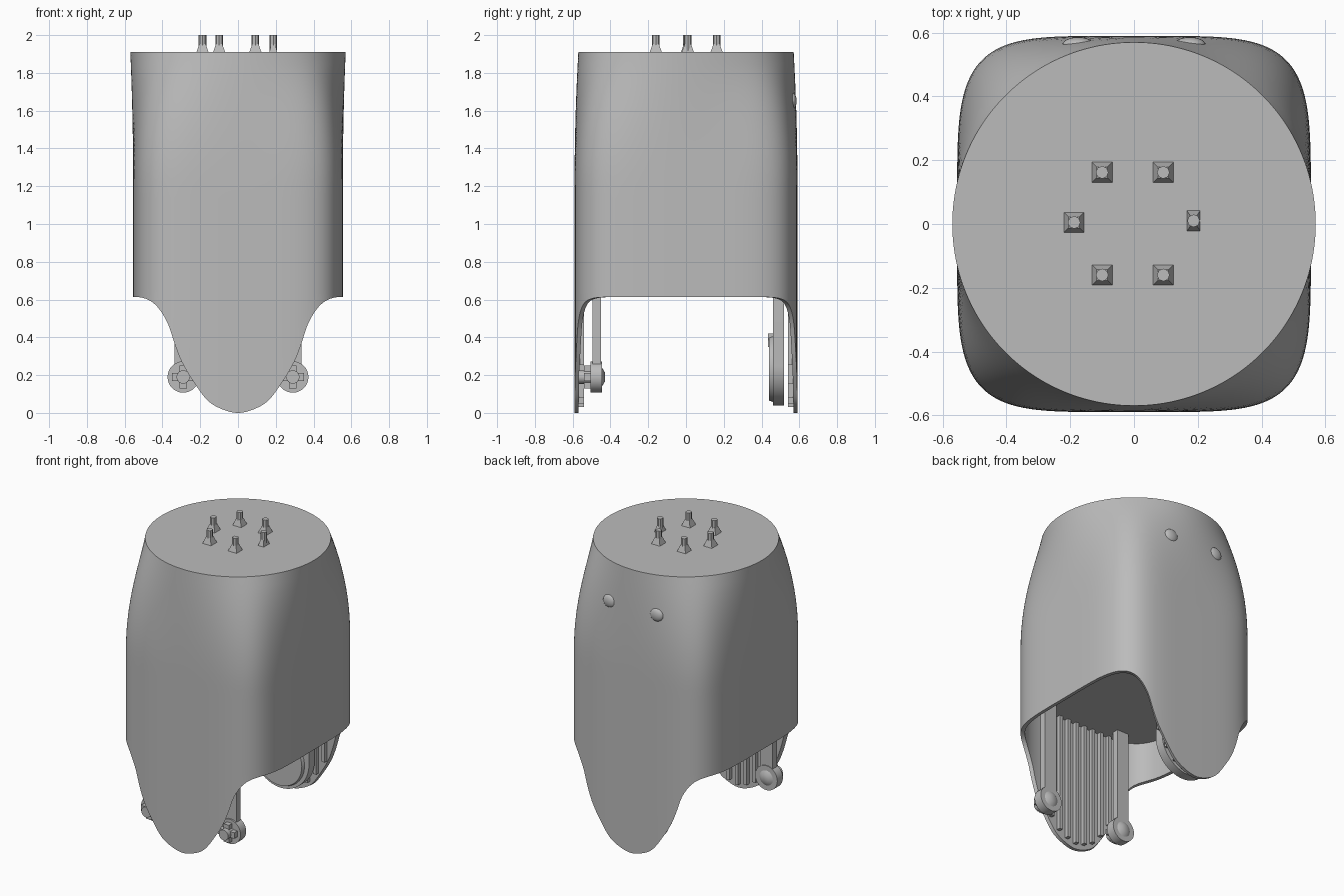
import bpy, bmesh, math
from mathutils import Matrix, Vector

if "Cube" in bpy.data.objects:
    bpy.data.objects.remove(bpy.data.objects["Cube"])

grey = bpy.data.materials.new("plain grey")
grey.use_nodes = True
GREY = (0.5, 0.5, 0.5, 1)
grey.diffuse_color = GREY
grey.node_tree.nodes["Principled BSDF"].inputs["Base Color"].default_value = GREY

TOP, CEILING, WALL = 1.91, 0.88, 0.022
# Lower edge of the shell: height against distance from the centre line
EDGE = [(0, 0), (0.09, 0.022), (0.165, 0.07), (0.245, 0.18), (0.30, 0.275),
        (0.335, 0.365), (0.37, 0.47), (0.43, 0.565), (0.50, 0.608), (0.6, 0.612)]


def edge_height(x):
    """Smooth curve through the edge points."""
    x = min(abs(x), 0.599)
    i = max(k for k in range(len(EDGE) - 1) if EDGE[k][0] <= x)

    def slope(k):
        if k in (0, len(EDGE) - 1):
            return 0
        a, b = EDGE[k - 1], EDGE[k + 1]
        return (b[1] - a[1]) / (b[0] - a[0])
    (x0, z0), (x1, z1) = EDGE[i], EDGE[i + 1]
    h = x1 - x0
    t = (x - x0) / h
    s = t * t * (3 - 2 * t)
    return (z0 + (z1 - z0) * s + h * slope(i) * t * (1 - t) ** 2
            - h * slope(i + 1) * t * t * (1 - t))


def section(angle, z, inset=0):
    """Rounded square below that eases into a circle at the top."""
    c, s = math.cos(angle), math.sin(angle)
    n = 4.8
    square = (abs(c / (0.555 - inset)) ** n + abs(s / (0.59 - inset)) ** n) ** (-1 / n)
    t = min(1, (TOP - z) / 0.7)
    r = 0.57 - inset + (square - 0.57 + inset) * (1 - (1 - t) ** 2)
    return Vector((r * c, r * s, z))


def finish(name, bm, smooth=True):
    bmesh.ops.recalc_face_normals(bm, faces=bm.faces)
    mesh = bpy.data.meshes.new(name)
    bm.to_mesh(mesh)
    bm.free()
    mesh.materials.append(grey)
    ob = bpy.data.objects.new(name, mesh)
    bpy.context.collection.objects.link(ob)
    if smooth:
        bpy.ops.object.select_all(action='DESELECT')
        ob.select_set(True)
        bpy.context.view_layer.objects.active = ob
        bpy.ops.object.shade_smooth_by_angle(angle=math.radians(35))
    return ob


def add_box(bm, low, high):
    low, high = Vector(low), Vector(high)
    m = Matrix.Translation((low + high) / 2) @ Matrix.Diagonal((*(high - low), 1))
    bmesh.ops.create_cube(bm, size=1, matrix=m)


def add_disc(bm, x, z, y0, y1, r0, r1, sides=32):
    """Round part along y, from radius r0 at y0 to r1 at y1."""
    m = Matrix.Translation((x, (y0 + y1) / 2, z)) @ Matrix.Rotation(-math.pi / 2, 4, 'X')
    bmesh.ops.create_cone(bm, cap_ends=True, segments=sides, radius1=r0,
                          radius2=r1, depth=y1 - y0, matrix=m)


# Hollow shell with a tongue at the front and back
bm = bmesh.new()
SEG, LOW, HIGH = 360, 4, 16
rings = []


def add_ring(fn):
    rings.append([bm.verts.new(fn(2 * math.pi * i / SEG)) for i in range(SEG)])


def low_point(a, f, inset):
    base = edge_height(section(a, 0).x)
    return section(a, base + (CEILING - base) * f, inset)


for j in range(LOW, -1, -1):
    add_ring(lambda a: low_point(a, j / LOW, WALL))
for j in range(LOW + 1):
    add_ring(lambda a: low_point(a, j / LOW, 0))
for j in range(1, HIGH + 1):
    add_ring(lambda a: section(a, CEILING + (TOP - CEILING) * j / HIGH))
for a, b in zip(rings, rings[1:]):
    for i in range(SEG):
        k = (i + 1) % SEG
        bm.faces.new((a[i], a[k], b[k], b[i]))
bm.faces.new(rings[0])
bm.faces.new(rings[-1])
finish("shell", bm)

# Upright ribs on the inner face of both tongues
for name, side in (("front_ribs", -1), ("back_ribs", 1)):
    bm = bmesh.new()
    for i in range(-4, 5):
        x = i * 0.065
        ys = sorted((side * 0.575, side * 0.54))
        add_box(bm, (x - 0.012, ys[0], edge_height(abs(x) + 0.012) + 0.03),
                (x + 0.012, ys[1], CEILING + 0.01))
    finish(name, bm, False)

# Front arms with round ends, knobs and crossed hubs
for name, s in (("left_arm", 1), ("right_arm", -1)):
    bm = bmesh.new()
    cx, cz = s * 0.29, 0.19
    add_box(bm, (cx - 0.045, -0.495, cz), (cx + 0.045, -0.45, CEILING + 0.01))
    add_disc(bm, cx, cz, -0.505, -0.445, 0.083, 0.083)
    add_disc(bm, cx, cz, -0.445, -0.43, 0.05, 0.025)
    add_disc(bm, cx, cz, -0.57, -0.505, 0.035, 0.035)
    add_box(bm, (cx - 0.06, -0.54, cz - 0.02), (cx + 0.06, -0.5, cz + 0.02))
    add_box(bm, (cx - 0.02, -0.54, cz - 0.06), (cx + 0.02, -0.5, cz + 0.06))
    finish(name, bm)

# Rounded plate and clip inside the back tongue
bm = bmesh.new()
W = 0.21
outline = [(W, CEILING + 0.01)]
outline += [(W * math.cos(a), 0.25 - W * math.sin(a))
            for a in (math.pi * i / 32 for i in range(33))]
outline.append((-W, CEILING + 0.01))
face = bm.faces.new([bm.verts.new((x, 0.46, z)) for x, z in outline])
new = bmesh.ops.extrude_face_region(bm, geom=[face])["geom"]
bmesh.ops.translate(bm, vec=(0, 0.06, 0),
                    verts=[v for v in new if isinstance(v, bmesh.types.BMVert)])
add_disc(bm, 0, 0.235, 0.44, 0.47, 0.17, 0.18, 48)
add_box(bm, (-0.05, 0.435, 0.35), (0.05, 0.47, 0.42))
finish("back_plate", bm)

# Shallow bumps high on the back
for name, s in (("left_bump", 1), ("right_bump", -1)):
    bm = bmesh.new()
    m = Matrix.Translation((s * 0.175, 0.562, 1.65)) @ Matrix.Diagonal((0.05, 0.024, 0.045, 1))
    bmesh.ops.create_uvsphere(bm, u_segments=24, v_segments=12, radius=1, matrix=m)
    finish(name, bm)

# Six pins on the top, each on a tapered square foot
pins = [(x, y) for x in (-0.1, 0.092) for y in (-0.16, 0.162)] + [(-0.188, 0.005), (0.187, 0.01)]
for i, (x, y) in enumerate(pins):
    bm = bmesh.new()
    wide = 0.65 if x > 0.15 else 1
    m = (Matrix.Translation((x, y, TOP + 0.02)) @ Matrix.Diagonal((wide, 1, 1, 1))
         @ Matrix.Rotation(math.pi / 4, 4, 'Z'))
    bmesh.ops.create_cone(bm, cap_ends=True, segments=4, radius1=0.046,
                          radius2=0.024, depth=0.044, matrix=m)
    bmesh.ops.create_cone(bm, cap_ends=True, segments=8, radius1=0.02, radius2=0.02,
                          depth=0.09, matrix=Matrix.Translation((x, y, 1.955)))
    finish("pin_%d" % (i + 1), bm, False)
